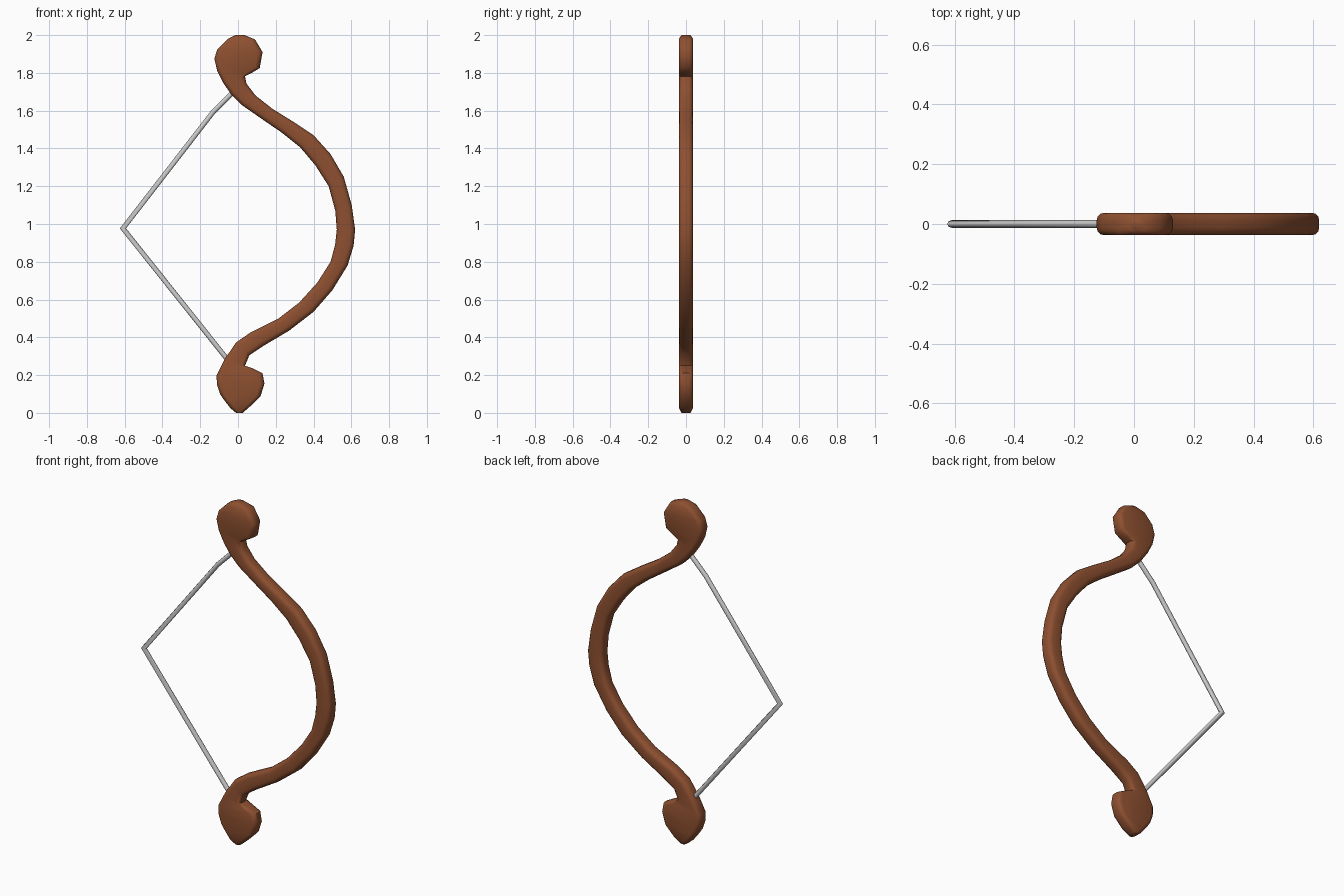
import bpy, bmesh, math
from mathutils import Vector

if "Cube" in bpy.data.objects:
    bpy.data.objects.remove(bpy.data.objects["Cube"])

HALF_T = 0.0375   # half thickness of the bow in y
EDGE_R = 0.025    # edge rounding

# Cross-sections of the bow, top to bottom: inner x, z and outer x, z
SECTIONS = [
    (-0.015, 2.0, 0.035, 2.0),
    (-0.055, 1.98, 0.09, 1.977),
    (-0.11, 1.925, 0.13, 1.91),
    (-0.125, 1.875, 0.115, 1.825),
    (-0.11, 1.81, 0.068, 1.797),
    (-0.077, 1.745, 0.037, 1.782),
    (-0.035, 1.685, 0.045, 1.743),
    (0.02, 1.63, 0.093, 1.68),
    (0.135, 1.55, 0.182, 1.61),
    (0.23, 1.485, 0.29, 1.543),
    (0.33, 1.405, 0.40, 1.47),
    (0.41, 1.31, 0.49, 1.37),
    (0.48, 1.20, 0.56, 1.25),
    (0.515, 1.07, 0.602, 1.10),
    (0.523, 0.97, 0.62, 0.97),
    (0.514, 0.89, 0.612, 0.885),
    (0.49, 0.80, 0.58, 0.78),
    (0.42, 0.69, 0.50, 0.65),
    (0.325, 0.585, 0.40, 0.535),
    (0.215, 0.50, 0.27, 0.435),
    (0.065, 0.425, 0.13, 0.352),
    (-0.01, 0.373, 0.06, 0.305),
    (-0.07, 0.285, 0.037, 0.25),
    (-0.113, 0.20, 0.08, 0.235),
    (-0.112, 0.15, 0.13, 0.21),
    (-0.095, 0.10, 0.14, 0.155),
    (-0.075, 0.07, 0.12, 0.09),
    (-0.04, 0.025, 0.065, 0.035),
    (-0.01, 0.0, 0.025, 0.0),
]


def rounded_ring(bm, inner, outer, half_t):
    """Rounded rectangle standing on the line from inner to outer."""
    mid, axis = (inner + outer) / 2, (outer - inner).normalized()
    half_w = (outer - inner).length / 2
    rw, rt = min(EDGE_R, half_w * 0.8), min(EDGE_R, half_t * 0.8)
    ring = []
    for quarter, (sx, sy) in enumerate([(1, 1), (-1, 1), (-1, -1), (1, -1)]):
        for step in range(4):
            a = math.radians(90 * quarter + 30 * step)
            u = sx * (half_w - rw) + rw * math.cos(a)
            v = sy * (half_t - rt) + rt * math.sin(a)
            ring.append(bm.verts.new(mid + axis * u + Vector((0, v, 0))))
    return ring


def finish(obj, angle):
    bpy.ops.object.select_all(action='DESELECT')
    bpy.context.view_layer.objects.active = obj
    obj.select_set(True)
    bpy.ops.object.shade_smooth_by_angle(angle=math.radians(angle))


def mesh_object(name, bm):
    bmesh.ops.recalc_face_normals(bm, faces=bm.faces)
    mesh = bpy.data.meshes.new(name)
    bm.to_mesh(mesh)
    bm.free()
    obj = bpy.data.objects.new(name, mesh)
    bpy.context.collection.objects.link(obj)
    return obj


def loft(bm, rings):
    for a, b in zip(rings, rings[1:]):
        n = len(a)
        for i in range(n):
            bm.faces.new((a[i], a[(i + 1) % n], b[(i + 1) % n], b[i]))
    bm.faces.new(rings[0])
    bm.faces.new(rings[-1])


# Wooden bow limb with its rounded tips
bm = bmesh.new()
last = len(SECTIONS) - 1
rings = []
for i, (ix, iz, ox, oz) in enumerate(SECTIONS):
    t = 0.024 if i in (0, last) else HALF_T
    rings.append(rounded_ring(bm, Vector((ix, 0, iz)), Vector((ox, 0, oz)), t))
loft(bm, rings)
bow = mesh_object("bow_limb", bm)
wood = bpy.data.materials.new("wood")
wood.diffuse_color = (0.27, 0.08, 0.03, 1)
wood.use_nodes = True
wood.node_tree.nodes["Principled BSDF"].inputs["Base Color"].default_value = wood.diffuse_color
bow.data.materials.append(wood)
finish(bow, 50)

# Drawn bowstring, mitred at the pull point
path = [Vector((x, 0, z)) for x, z in
        [(0.0, 1.725), (-0.13, 1.595), (-0.609, 0.977), (-0.03, 0.25)]]
bm = bmesh.new()
rings = []
for i, p in enumerate(path):
    d_in = (p - path[max(i - 1, 0)]).normalized()
    d_out = (path[min(i + 1, len(path) - 1)] - p).normalized()
    tangent = (d_in + d_out).normalized()
    side = tangent.cross(Vector((0, 1, 0)))
    stretch = 1 / max(tangent.dot(d_out if i == 0 else d_in), 0.7)
    rings.append([bm.verts.new(p + side * 0.013 * stretch * math.cos(a)
                               + Vector((0, 0.013 * math.sin(a), 0)))
                  for a in (math.tau * k / 8 for k in range(8))])
loft(bm, rings)
finish(mesh_object("bow_string", bm), 50)
